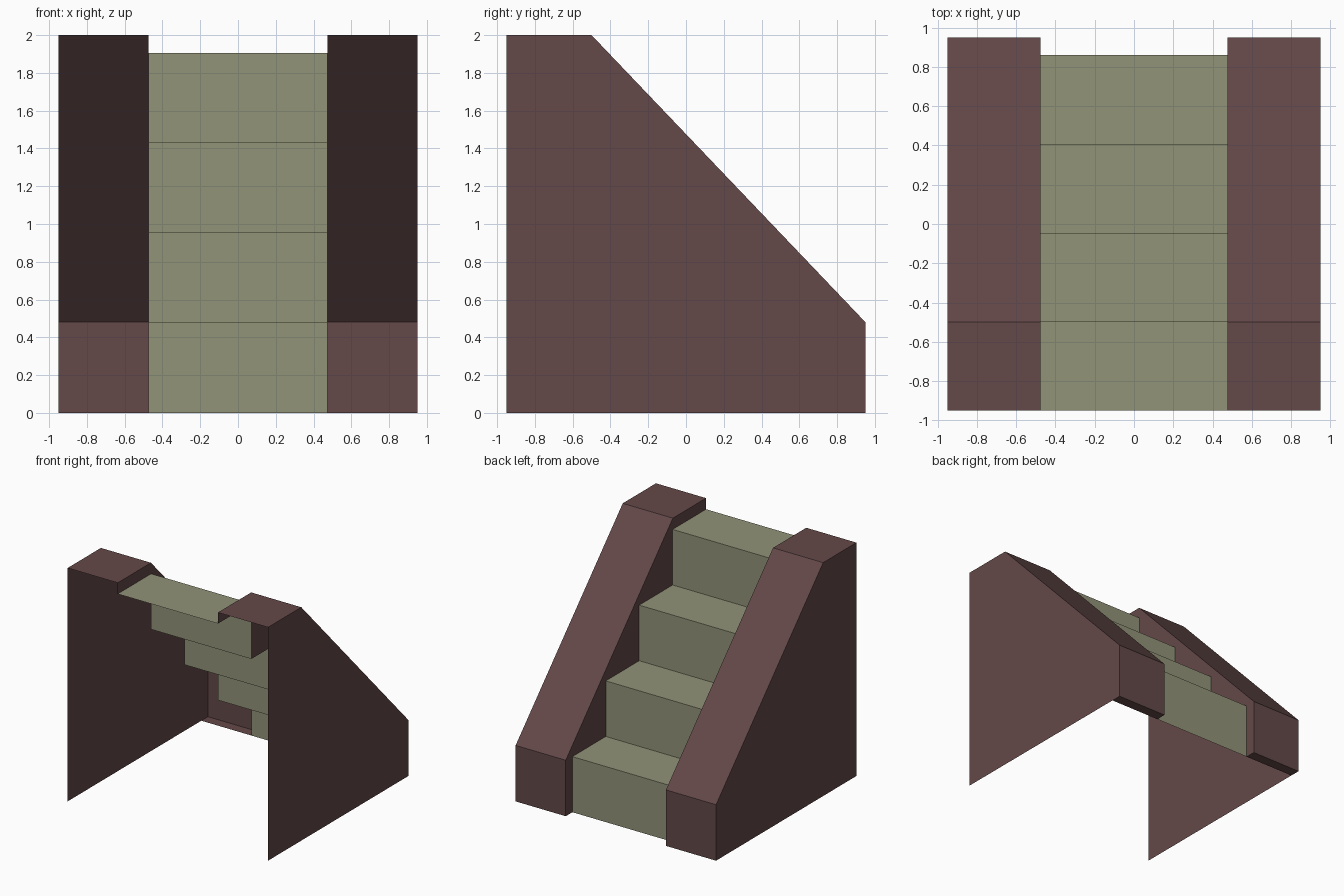
import bpy, bmesh

if "Cube" in bpy.data.objects:
    bpy.data.objects.remove(bpy.data.objects["Cube"])

HALF, INNER = 0.95, 0.475          # outer and inner wall x
STEPS, RUN, RISE = 4, 0.4525, 0.4762
FOOT_Y = -HALF + STEPS * RUN       # front of the lowest riser


def material(name, rgb):
    m = bpy.data.materials.new(name)
    m.diffuse_color = (*rgb, 1)
    m.use_nodes = True
    m.node_tree.nodes["Principled BSDF"].inputs["Base Color"].default_value = m.diffuse_color
    return m


brown = material("dark_brown", (0.127, 0.065, 0.065))
green = material("olive_stone", (0.285, 0.292, 0.186))


def build(name, mat, faces):
    bm = bmesh.new()
    for pts in faces:
        bm.faces.new([bm.verts.new(p) for p in pts])
    bmesh.ops.remove_doubles(bm, verts=bm.verts, dist=1e-4)
    me = bpy.data.meshes.new(name)
    bm.to_mesh(me)
    bm.free()
    me.materials.append(mat)
    ob = bpy.data.objects.new(name, me)
    bpy.context.collection.objects.link(ob)


def strip(profile, x0, x1):
    """Sheet swept along x, facing up and +y for a profile running from high to low."""
    return [[(x0, *a), (x0, *b), (x1, *b), (x1, *a)][::-1]
            for a, b in zip(profile, profile[1:])]


# Stair profile (y, z) from the top rear edge down to the ground
stair = [(-HALF, STEPS * RISE)]
for i in range(STEPS):
    y = -HALF + (i + 1) * RUN
    stair += [(y, (STEPS - i) * RISE), (y, (STEPS - i - 1) * RISE)]
build("steps", green, strip(stair, -INNER, INNER))

# Open-backed side rails: top, slope, end and small foot, plus both side walls
rail = [(-HALF, 2), (-0.5, 2), (HALF, 0.48), (HALF, 0), (FOOT_Y, 0)]
outer = rail[:4] + [(-HALF, 0)]
inner = rail[:4] + stair[::-1]     # only the part rising above the steps
for side, s in (("left", -1), ("right", 1)):
    x0, x1 = sorted((s * INNER, s * HALF))
    out_wall = [(s * HALF, *p) for p in outer]
    in_wall = [(s * INNER, *p) for p in inner]
    # profiles run clockwise seen from +x, so flip whichever wall faces +x
    if s > 0:
        out_wall.reverse()
    else:
        in_wall.reverse()
    build(side + "_rail", brown, strip(rail, x0, x1) + [out_wall, in_wall])
